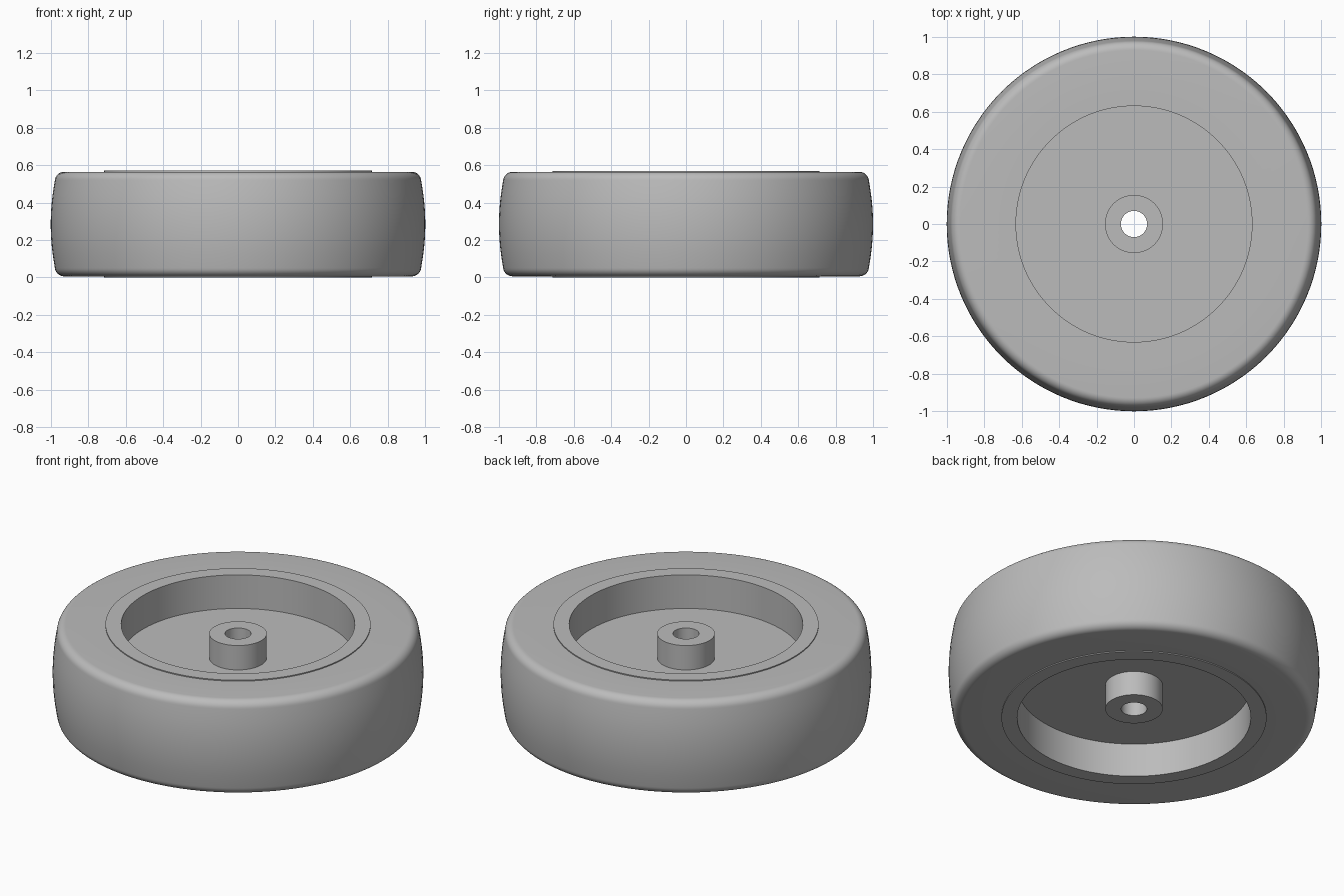
import bpy, bmesh, math

cube = bpy.data.objects.get("Cube")
if cube:
    bpy.data.objects.remove(cube, do_unlink=True)

HEIGHT = 0.57
MID = HEIGHT / 2
SEGMENTS = 128

# One grey for the whole wheel
grey = bpy.data.materials.new("plain grey")
grey.use_nodes = True
colour = (0.5, 0.5, 0.5, 1)
grey.diffuse_color = colour
grey.node_tree.nodes["Principled BSDF"].inputs["Base Color"].default_value = colour


def lathe(name, half_profile, angle):
    """Mirror an upper half profile (radius, height above middle), spin it about z."""
    lower = [(r, -h) for r, h in reversed(half_profile)]
    bm = bmesh.new()
    verts = [bm.verts.new((r, 0, MID + h)) for r, h in half_profile + lower]
    edges = [bm.edges.new((v, verts[(i + 1) % len(verts)])) for i, v in enumerate(verts)]
    bmesh.ops.spin(bm, geom=verts + edges, axis=(0, 0, 1), cent=(0, 0, 0),
                   angle=math.tau, steps=SEGMENTS, use_merge=True)
    bmesh.ops.remove_doubles(bm, verts=bm.verts, dist=0.0001)
    bmesh.ops.recalc_face_normals(bm, faces=bm.faces)
    mesh = bpy.data.meshes.new(name)
    bm.to_mesh(mesh)
    bm.free()
    mesh.materials.append(grey)
    obj = bpy.data.objects.new(name, mesh)
    bpy.context.collection.objects.link(obj)
    bpy.ops.object.select_all(action="DESELECT")
    obj.select_set(True)
    bpy.context.view_layer.objects.active = obj
    bpy.ops.object.shade_smooth_by_angle(angle=math.radians(angle))
    return obj


# Tyre: flat side wall, rounded shoulder, slightly crowned tread
side = MID - 0.006
fillet = 0.05
shoulder = 0.978
tread_edge = side - fillet
tyre_profile = [(0.713, side)]
for i in range(9):
    a = math.radians(90 - i * 84 / 8)
    tyre_profile.append((shoulder - fillet + fillet * math.cos(a),
                         tread_edge + fillet * math.sin(a)))
for i in range(1, 7):
    t = 1 - i / 6.5
    tyre_profile.append((1 - (1 - shoulder) * t * t, tread_edge * t))
lathe("tyre", tyre_profile, 35)

# Wheel core: bored hub, recessed web and raised rim lip
lathe("wheel_core", [
    (0.07, 0.23), (0.155, 0.23), (0.155, 0.085),
    (0.63, 0.085), (0.63, MID), (0.715, MID),
], 35)
